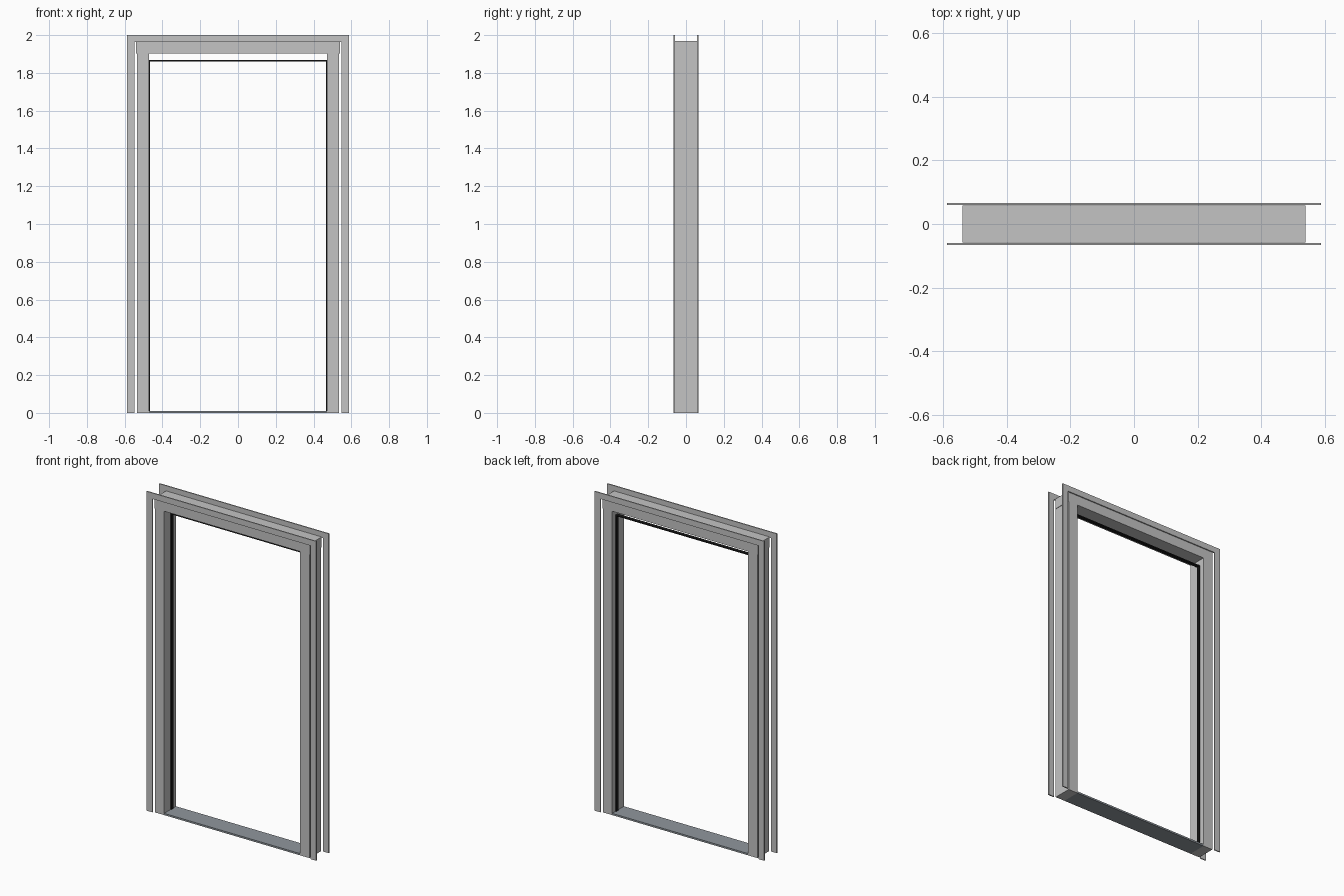
import bpy
import bmesh

if "Cube" in bpy.data.objects:
    bpy.data.objects.remove(bpy.data.objects["Cube"])


def material(name, rgb):
    m = bpy.data.materials.new(name)
    m.diffuse_color = (*rgb, 1)
    m.use_nodes = True
    m.node_tree.nodes["Principled BSDF"].inputs["Base Color"].default_value = m.diffuse_color
    return m


GREY = material("light grey", (0.55, 0.55, 0.55))
SILL = material("blue grey", (0.28, 0.31, 0.34))
BLACK = material("black rubber", (0.01, 0.01, 0.01))


def finish(name, bm, mat):
    bmesh.ops.recalc_face_normals(bm, faces=bm.faces[:])
    mesh = bpy.data.meshes.new(name)
    bm.to_mesh(mesh)
    bm.free()
    mesh.materials.append(mat)
    ob = bpy.data.objects.new(name, mesh)
    bpy.context.collection.objects.link(ob)
    return ob


def box(name, x, y, z, mat):
    """Box given by its (min, max) on each axis."""
    bm = bmesh.new()
    bmesh.ops.create_cube(bm, size=1)
    for v in bm.verts:
        v.co = [r[0] if c < 0 else r[1] for r, c in zip((x, y, z), v.co)]
    return finish(name, bm, mat)


def casing(name, y0, y1):
    """Flat upside-down U trim with mitred corners, extruded along y."""
    out, inn, top, low = 0.587, 0.547, 2.0, 1.963
    outer = [(-out, 0), (-out, top), (out, top), (out, 0)]
    inner = [(-inn, 0), (-inn, low), (inn, low), (inn, 0)]
    bm = bmesh.new()
    a = [bm.verts.new((x, y0, z)) for x, z in outer]
    b = [bm.verts.new((x, y0, z)) for x, z in inner]
    faces = [bm.faces.new((a[i], a[i + 1], b[i + 1], b[i])) for i in range(3)]
    ext = bmesh.ops.extrude_face_region(bm, geom=faces, use_keep_orig=True)
    for v in ext["geom"]:
        if isinstance(v, bmesh.types.BMVert):
            v.co.y = y1
    return finish(name, bm, GREY)


DEPTH = (-0.058, 0.058)
SEAL = (0.005, 0.025)

# trim on both faces of the wall
casing("front_casing", -0.066, -0.059)
casing("back_casing", 0.059, 0.066)

# side jambs with their seals
for side, s in (("left", -1), ("right", 1)):
    box(side + "_jamb", sorted((s * 0.471, s * 0.536)), DEPTH, (0, 1.903), GREY)
    box(side + "_seal", sorted((s * 0.465, s * 0.471)), SEAL, (0.01, 1.868), BLACK)

# head across the top, seal hanging below it, sill between the jambs
box("head_jamb", (-0.539, 0.539), DEPTH, (1.903, 1.968), GREY)
box("head_seal", (-0.471, 0.471), SEAL, (1.861, 1.868), BLACK)
box("sill", (-0.471, 0.471), DEPTH, (0, 0.011), SILL)
